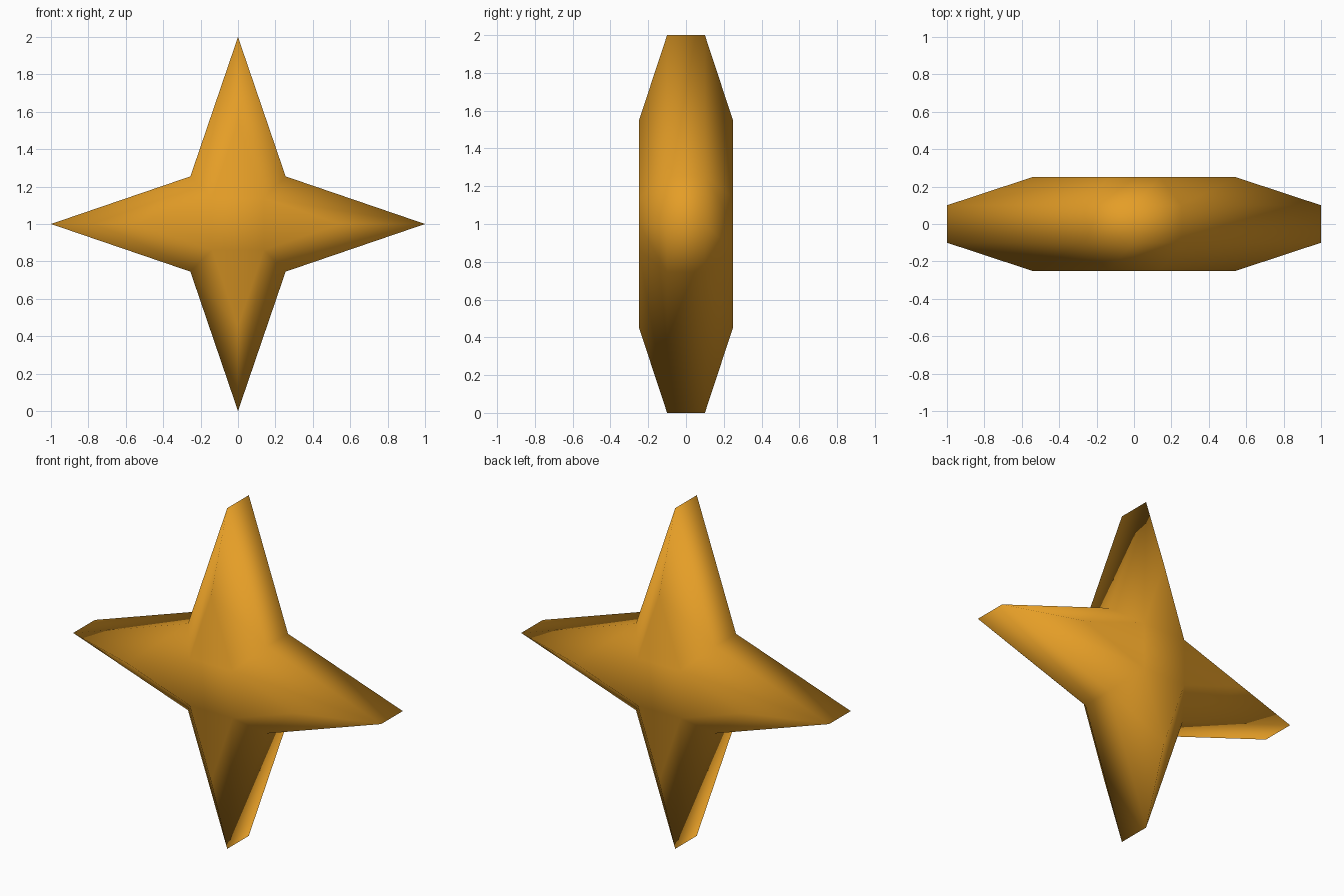
import bpy, bmesh
from math import sin, cos, pi

cube = bpy.data.objects.get("Cube")
if cube:
    bpy.data.objects.remove(cube, do_unlink=True)

MID_Z = 1.0       # height of the star centre
RIM_Y = 0.1       # half thickness at the rim
CAP_Y = 0.25      # half thickness at the flat caps
CAP_SCALE = 0.545 # size of the caps relative to the rim
NOTCH_R = 0.36    # distance of the inner corners from the centre

gold = bpy.data.materials.new("golden_orange")
gold.use_nodes = True
color = (0.78, 0.34, 0.02, 1.0)
gold.diffuse_color = color
gold.node_tree.nodes["Principled BSDF"].inputs["Base Color"].default_value = color

bm = bmesh.new()


def star_ring(scale, y):
    """Eight vertices of a four-point star outline."""
    ring = []
    for i in range(8):
        radius = scale * (NOTCH_R if i % 2 else 1.0)
        angle = i * pi / 4
        ring.append(bm.verts.new((radius * sin(angle), y, MID_Z + radius * cos(angle))))
    return ring


# Star outlines from front cap to back cap
rings = [star_ring(CAP_SCALE, -CAP_Y), star_ring(1, -RIM_Y),
         star_ring(1, RIM_Y), star_ring(CAP_SCALE, CAP_Y)]

# Front bevel, side wall and back bevel
for a, b in zip(rings, rings[1:]):
    for i in range(8):
        bm.faces.new((a[i - 1], a[i], b[i], b[i - 1]))

# Flat star caps
for ring in (rings[0], rings[-1]):
    bm.faces.new(ring)

bmesh.ops.recalc_face_normals(bm, faces=bm.faces)
for face in bm.faces:
    face.smooth = True

mesh = bpy.data.meshes.new("four_point_star")
bm.to_mesh(mesh)
bm.free()
mesh.materials.append(gold)
star = bpy.data.objects.new("four_point_star", mesh)
bpy.context.collection.objects.link(star)
